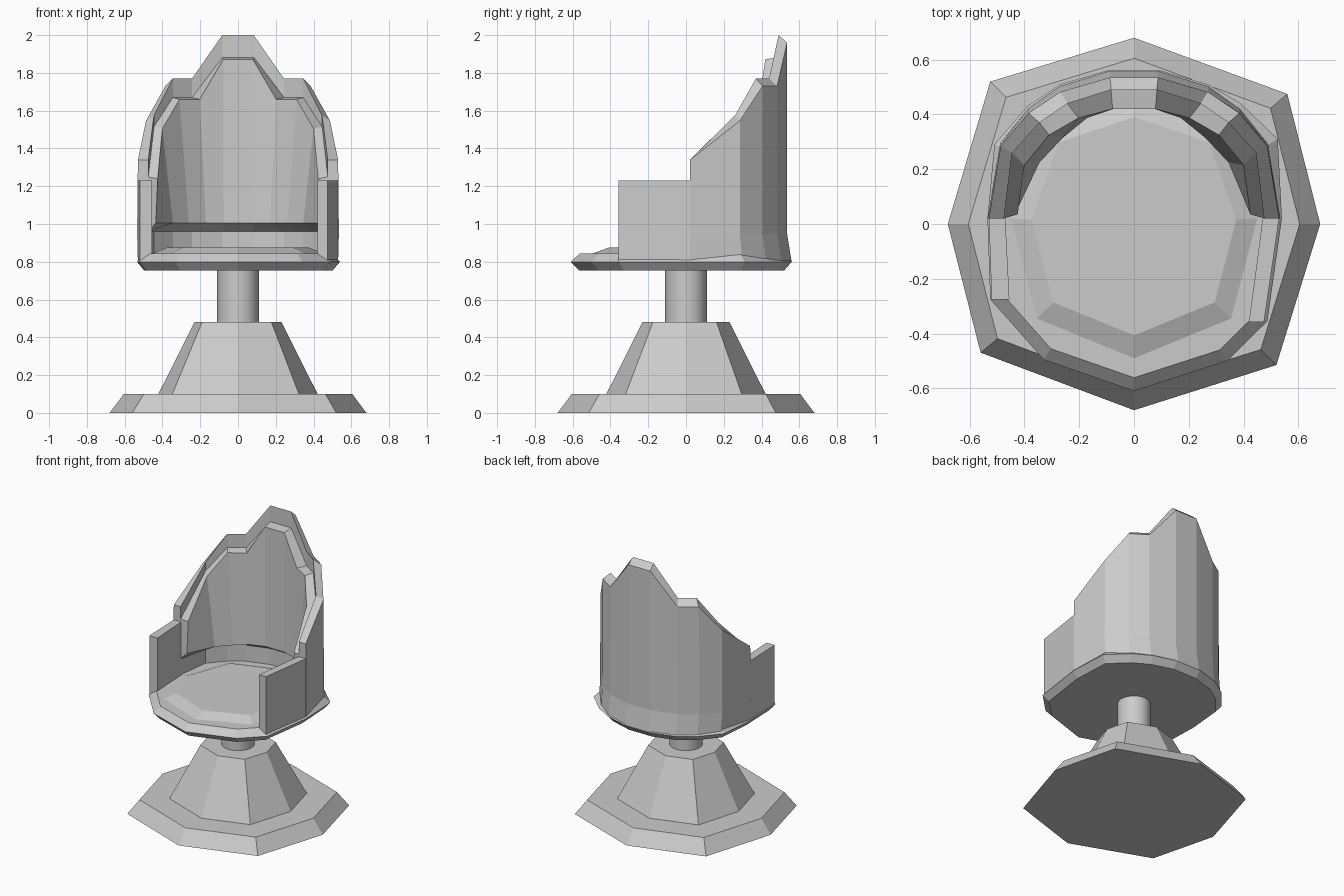
import bpy, bmesh
from math import cos, sin, tau

if "Cube" in bpy.data.objects:
    bpy.data.objects.remove(bpy.data.objects["Cube"])


def finish(name, bm):
    bmesh.ops.recalc_face_normals(bm, faces=bm.faces)
    me = bpy.data.meshes.new(name)
    bm.to_mesh(me)
    bm.free()
    ob = bpy.data.objects.new(name, me)
    bpy.context.collection.objects.link(ob)
    return ob


def sweep(name, sections, start=True, end=True):
    """Skin a run of closed cross-sections, optionally capping the ends."""
    bm = bmesh.new()
    rings = [[bm.verts.new(p) for p in s] for s in sections]
    n = len(rings[0])
    for a, b in zip(rings, rings[1:]):
        for i in range(n):
            j = (i + 1) % n
            bm.faces.new((a[i], a[j], b[j], b[i]))
    if start:
        bm.faces.new(rings[0])
    if end:
        bm.faces.new(rings[-1])
    return finish(name, bm)


def loft(name, outline, levels, **caps):
    """Stack scaled copies of a plan outline: levels are (scale, z)."""
    return sweep(name, [[(x * s, y * s, z) for x, y in outline] for s, z in levels], **caps)


def mirrored(half):
    """Right-hand stations followed by their mirror image."""
    return half + [(-s[0], s[1], -s[2], s[3], s[4], *((-s[5], s[6]) if len(s) > 5 else ()))
                   for s in reversed(half)]


# Uneven eight-sided pedestal
octagon = [(0, .68), (-.525, .52), (-.68, 0), (-.56, -.47),
           (0, -.68), (.52, -.515), (.68, 0), (.56, .475)]
loft("base_plate", octagon, [(1, 0), (.89, .10)])
loft("base_cone", octagon, [(.62, .10), (.34, .48)], start=False)

# Round post
post = loft("post", [(.11 * cos(tau * i / 24), .11 * sin(tau * i / 24)) for i in range(24)],
            [(1, .48), (1, .757)], start=False, end=False)
bpy.context.view_layer.objects.active = post
post.select_set(True)
bpy.ops.object.shade_smooth_by_angle()

# Seat with bevelled rim
seat_outline = [(0, -.61), (.34, -.50), (.487, -.355), (.54, .02), (.525, .31), (.39, .44),
                (.27, .51), (.1, .56), (-.1, .56), (-.27, .51), (-.39, .43), (-.51, .29),
                (-.535, .02), (-.525, -.275), (-.33, -.495)]
loft("seat", seat_outline, [(.93, .755), (1, .80), (.92, .845)])

# Raised eight-sided cushion
cushion = [(0, -.49), (.355, -.345), (.45, .02), (.33, .36), (0, .47),
           (-.33, .36), (-.45, .02), (-.355, -.345)]
loft("cushion", cushion, [(1, .845), (.83, .876)], start=False)

# Stepped outer shell; stations: outer x, y, inner x, y, top z at inner edge
shell_half = [(.53, .02, .475, .02, 1.34), (.487, .285, .445, .26, 1.575),
              (.385, .405, .345, .37, 1.77), (.27, .482, .243, .44, 1.77),
              (.088, .535, .083, .49, 2.00)]
shell = []
for ox, oy, ix, iy, z in mirrored(shell_half):
    drop = .04 * max(0, min(1, oy / .4))
    shell.append([(ox, oy * 1.045, .80), (ox * 1.008, oy, .95), (ox, oy, z - drop),
                  (ix, iy, z), (ix, iy, .80)])
sweep("back_shell", shell)

# Inner back pad: outer x, y, top inner x, y, z, lower inner x, y; undercut lower edge
pad_half = [(.478, .02, .425, .035, 1.24, .435, .035),
            (.447, .262, .40, .215, 1.505, .345, .225),
            (.347, .372, .31, .325, 1.66, .26, .315),
            (.245, .442, .202, .387, 1.66, .17, .388),
            (.084, .492, .078, .42, 1.872, .075, .42)]
pad = []
for ox, oy, ix, iy, z, bx, by in mirrored(pad_half):
    pad.append([(ox, oy, .96), (ox, oy, z + .01), (ix, iy, z), (bx, by, 1.005)])
sweep("back_pad", pad)

# Arms, the left one slightly shorter
for name, side, tip_out, tip_in, tip_y in (("right_arm", 1, .475, .42, -.357),
                                           ("left_arm", -1, .52, .455, -.275)):
    plan = [(.53, .47, .02), (tip_out, tip_in, tip_y)]
    sweep(name, [[(side * o, y, .80), (side * o, y, 1.23), (side * i, y, 1.23),
                  (side * i, y, .80)] for o, i, y in plan])
